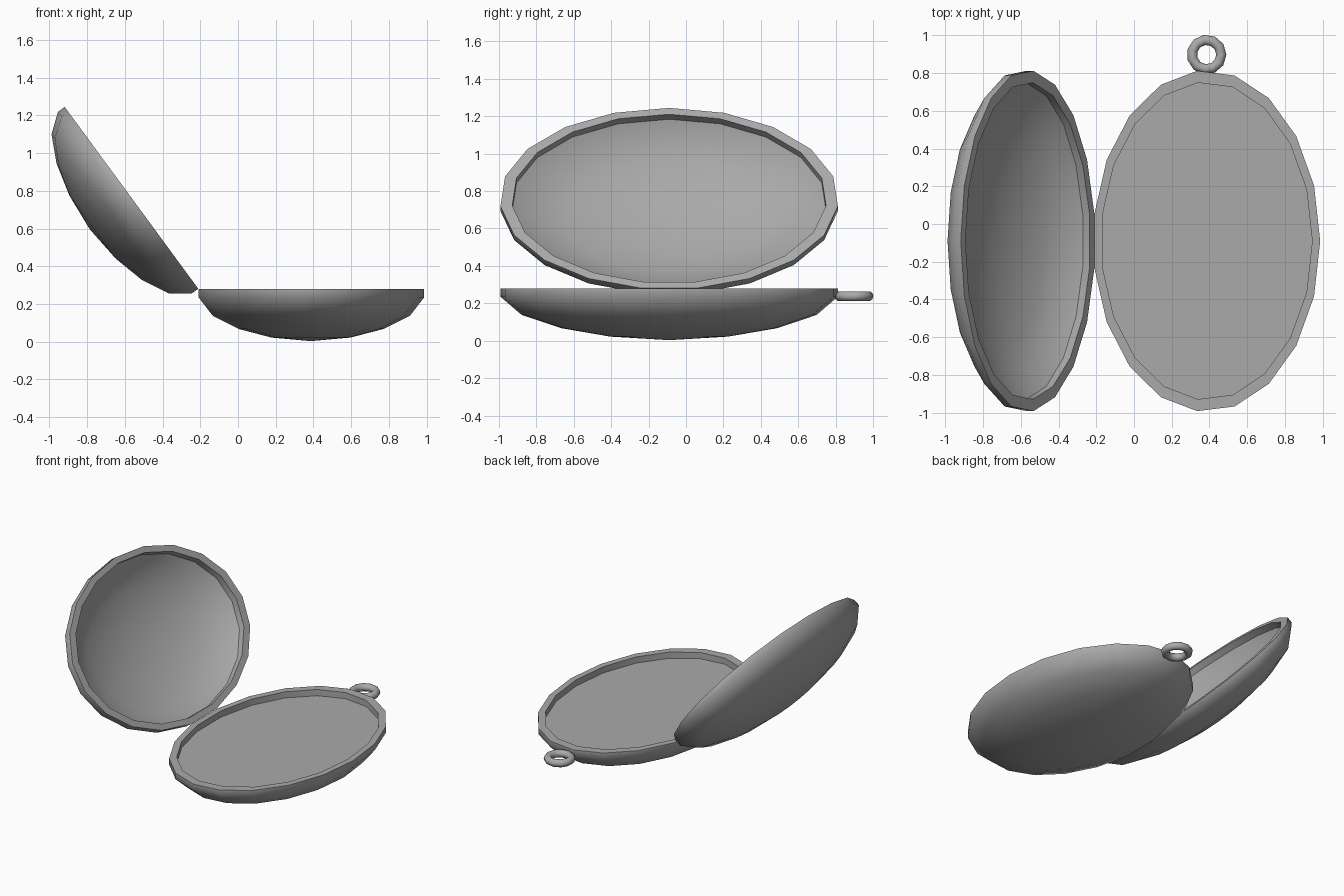
import bpy, bmesh, math
from mathutils import Matrix

if "Cube" in bpy.data.objects:
    bpy.data.objects.remove(bpy.data.objects["Cube"])

SIDES = 19
RX, RY, RIM_Z, STEP_Z = 0.602, 0.905, 0.28, 0.235
CENTER = (0.385, -0.09)
HINGE_X = -0.21
OPEN_ANGLE = math.radians(53.7)

metal = bpy.data.materials.new("grey metal")
metal.use_nodes = True
GREY = (0.4, 0.4, 0.4, 1)
metal.diffuse_color = GREY
metal.node_tree.nodes["Principled BSDF"].inputs["Base Color"].default_value = GREY

# Profiles as (radius ratio, height), from the outer pole to the inner pole
OUTER = [(0, 0.003), (0.35, 0.022), (0.64, 0.067), (0.875, 0.138), (1, STEP_Z), (1, RIM_Z)]
LIP = [(0.93, RIM_Z), (0.93, STEP_Z)]
FLAT_FLOOR = [(0, STEP_Z)]
DISH = [(0.82, 0.17), (0.61, 0.11), (0.33, 0.065), (0, 0.05)]


def oval_shell(name, profile):
    """Turn a profile into an oval shell with sharp rim edges."""
    bm = bmesh.new()
    rows = []
    for ratio, z in profile:
        count = SIDES if ratio else 1
        row = []
        for i in range(count):
            a = math.tau * i / SIDES
            row.append(bm.verts.new((CENTER[0] + RX * ratio * math.cos(a),
                                     CENTER[1] + RY * ratio * math.sin(a), z)))
        rows.append(row)
    for low, high in zip(rows, rows[1:]):
        for i in range(SIDES):
            j = (i + 1) % SIDES
            corners = [low[i % len(low)], low[j % len(low)],
                       high[j % len(high)], high[i % len(high)]]
            bm.faces.new(list(dict.fromkeys(corners)))
    bmesh.ops.recalc_face_normals(bm, faces=bm.faces[:])
    for face in bm.faces:
        face.smooth = True
    # Both rim edges and the foot of the inner wall stay crisp
    for row in rows[len(OUTER) - 1:len(OUTER) + len(LIP)]:
        for i in range(len(row)):
            edge = bm.edges.get((row[i], row[(i + 1) % len(row)])) if len(row) > 1 else None
            if edge:
                edge.smooth = False
    return finish(name, bm)


def finish(name, bm):
    mesh = bpy.data.meshes.new(name)
    bm.to_mesh(mesh)
    bm.free()
    mesh.materials.append(metal)
    obj = bpy.data.objects.new(name, mesh)
    bpy.context.collection.objects.link(obj)
    return obj


# Lower half with a flat floor
oval_shell("lower_case", OUTER + LIP + FLAT_FLOOR)

# Hollow lid, mirrored across the hinge line and swung open
lid = oval_shell("open_lid", OUTER + LIP + DISH)
to_hinge = Matrix.Translation((HINGE_X, 0, RIM_Z))
lid.data.transform(to_hinge @ Matrix.Rotation(OPEN_ANGLE, 4, "Y")
                   @ Matrix.Scale(-1, 4, (1, 0, 0)) @ to_hinge.inverted())
lid.data.flip_normals()

# Hanging ring
bpy.ops.mesh.primitive_torus_add(major_segments=11, minor_segments=10,
                                 major_radius=0.078, minor_radius=0.027,
                                 location=(CENTER[0], 0.898, 0.238))
ring = bpy.context.object
ring.name = "hanging_ring"
ring.data.materials.append(metal)
bpy.ops.object.shade_smooth()
